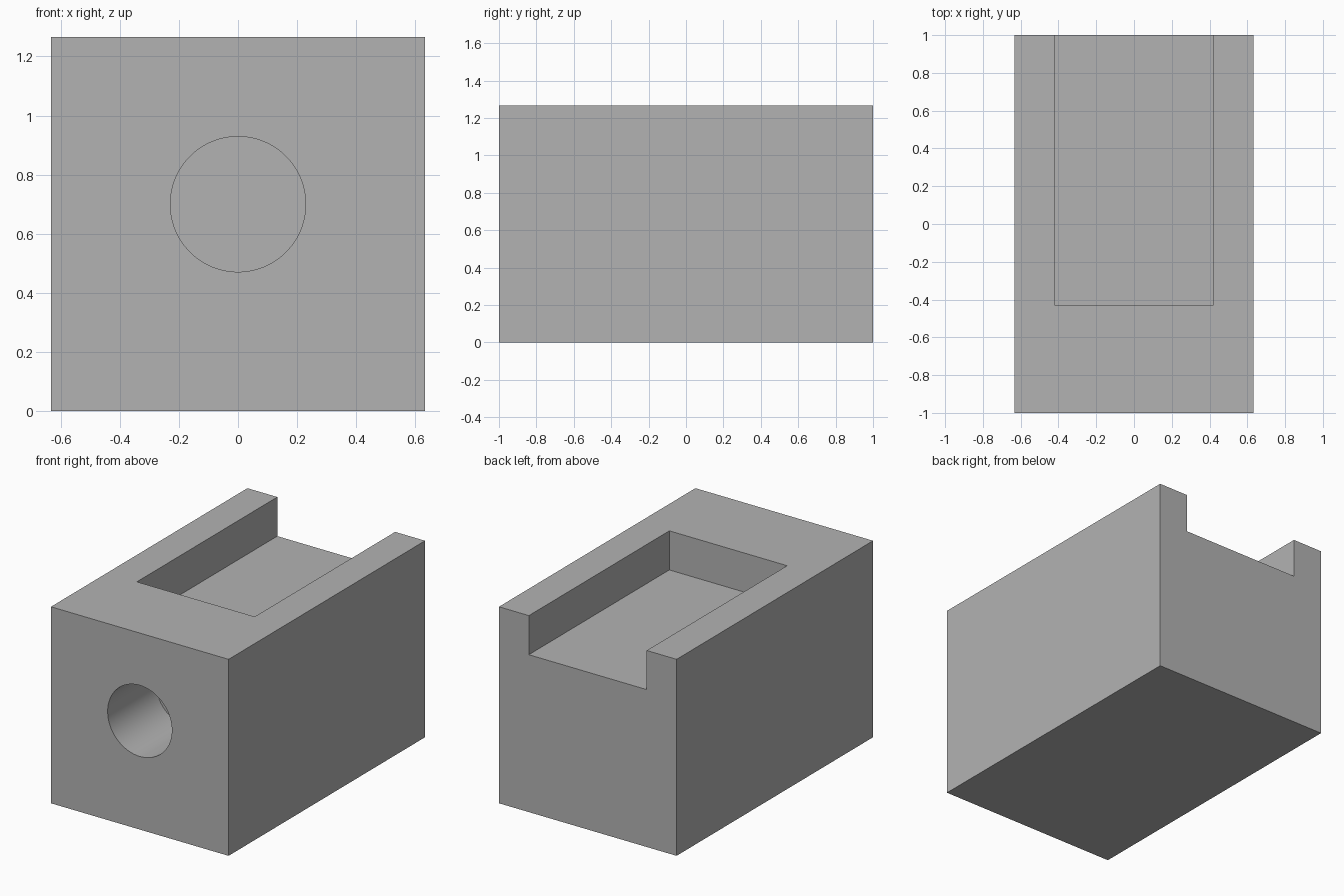
import bpy
import math

cube = bpy.data.objects.get("Cube")
if cube:
    bpy.data.objects.remove(cube, do_unlink=True)

WIDTH, LENGTH, HEIGHT = 1.266, 2.0, 1.266
SLOT_HALF_WIDTH, SLOT_FRONT, SLOT_FLOOR = 0.42, -0.43, 1.014
HOLE_RADIUS, HOLE_HEIGHT, HOLE_DEPTH = 0.229, 0.70, 0.49
OVERSHOOT = 0.2

grey = bpy.data.materials.new("plain grey")
grey.use_nodes = True
colour = (0.45, 0.45, 0.45, 1)
grey.diffuse_color = colour
grey.node_tree.nodes["Principled BSDF"].inputs["Base Color"].default_value = colour


def box(name, low, high):
    """Axis-aligned box between two corners."""
    centre = [(a + b) / 2 for a, b in zip(low, high)]
    bpy.ops.mesh.primitive_cube_add(size=1, location=centre)
    obj = bpy.context.object
    obj.name = name
    obj.scale = [b - a for a, b in zip(low, high)]
    bpy.ops.object.transform_apply(location=True, rotation=True, scale=True)
    return obj


def cut(target, cutter):
    """Subtract the cutter from the target, then discard it."""
    cutter.hide_render = True
    mod = target.modifiers.new("cut", "BOOLEAN")
    mod.operation = "DIFFERENCE"
    mod.solver = "EXACT"
    mod.object = cutter
    bpy.context.view_layer.objects.active = target
    bpy.ops.object.modifier_apply(modifier=mod.name)
    bpy.data.objects.remove(cutter, do_unlink=True)


# Solid block
block = box("slotted_block", (-WIDTH / 2, -LENGTH / 2, 0),
            (WIDTH / 2, LENGTH / 2, HEIGHT))
block.data.materials.append(grey)

# Shallow slot in the top, open at the back
cut(block, box("slot_cutter", (-SLOT_HALF_WIDTH, SLOT_FRONT, SLOT_FLOOR),
               (SLOT_HALF_WIDTH, LENGTH / 2 + OVERSHOOT, HEIGHT + OVERSHOOT)))

# Blind round hole in the front
bpy.ops.mesh.primitive_cylinder_add(
    vertices=96, radius=HOLE_RADIUS, depth=HOLE_DEPTH + OVERSHOOT,
    location=(0, -LENGTH / 2 + (HOLE_DEPTH - OVERSHOOT) / 2, HOLE_HEIGHT),
    rotation=(math.pi / 2, 0, 0))
cut(block, bpy.context.object)

# Smooth hole wall, sharp edges elsewhere
bpy.ops.object.select_all(action="DESELECT")
block.select_set(True)
bpy.context.view_layer.objects.active = block
for face in block.data.polygons:
    face.material_index = 0
bpy.ops.object.shade_smooth_by_angle(angle=math.radians(30))
